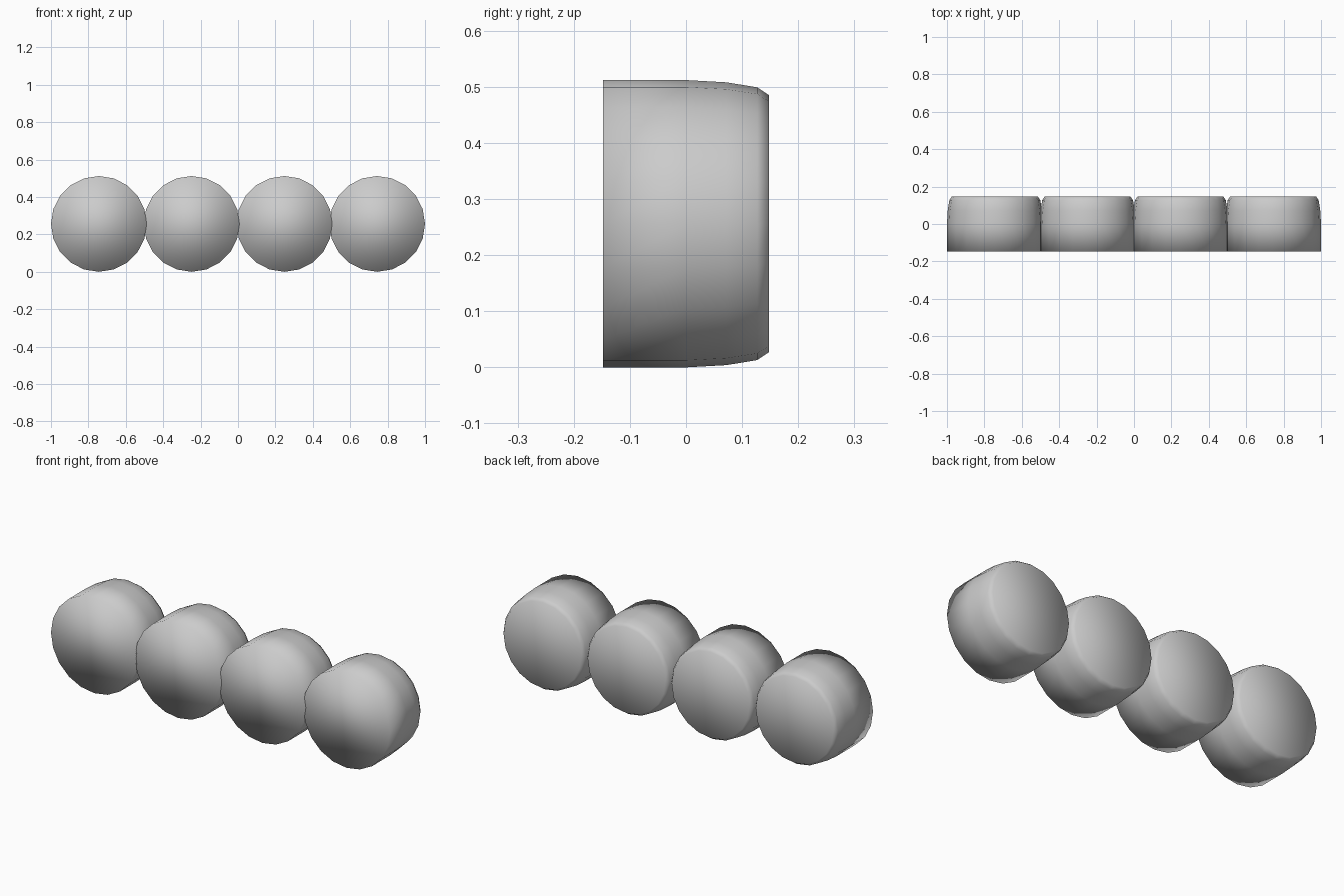
import bpy, bmesh, math

if "Cube" in bpy.data.objects:
    bpy.data.objects.remove(bpy.data.objects["Cube"])

SIDES = 20
# (y, radius) from the flat front rim to the rounded back rim
PROFILE = [(-0.148, 0.256), (0.0, 0.256), (0.072, 0.252), (0.127, 0.243), (0.148, 0.229)]


def make_disc(name, x):
    bm = bmesh.new()
    rings = []
    for y, r in PROFILE:
        rings.append([bm.verts.new((r * math.cos(a), y, r * math.sin(a)))
                      for a in (2 * math.pi * i / SIDES for i in range(SIDES))])
    # side walls
    for r0, r1 in zip(rings, rings[1:]):
        for i in range(SIDES):
            j = (i + 1) % SIDES
            bm.faces.new((r0[i], r0[j], r1[j], r1[i]))
    # front and back caps
    bm.faces.new(rings[0])
    bm.faces.new(rings[-1])
    bmesh.ops.recalc_face_normals(bm, faces=bm.faces)
    for f in bm.faces:
        f.smooth = True
    mesh = bpy.data.meshes.new(name)
    bm.to_mesh(mesh)
    bm.free()
    obj = bpy.data.objects.new(name, mesh)
    obj.location = (x, 0, 0.256)
    bpy.context.collection.objects.link(obj)


# row of four slightly overlapping discs
for k in range(4):
    make_disc(f"rounded_disc_{k + 1}", (k - 1.5) * 0.496)
